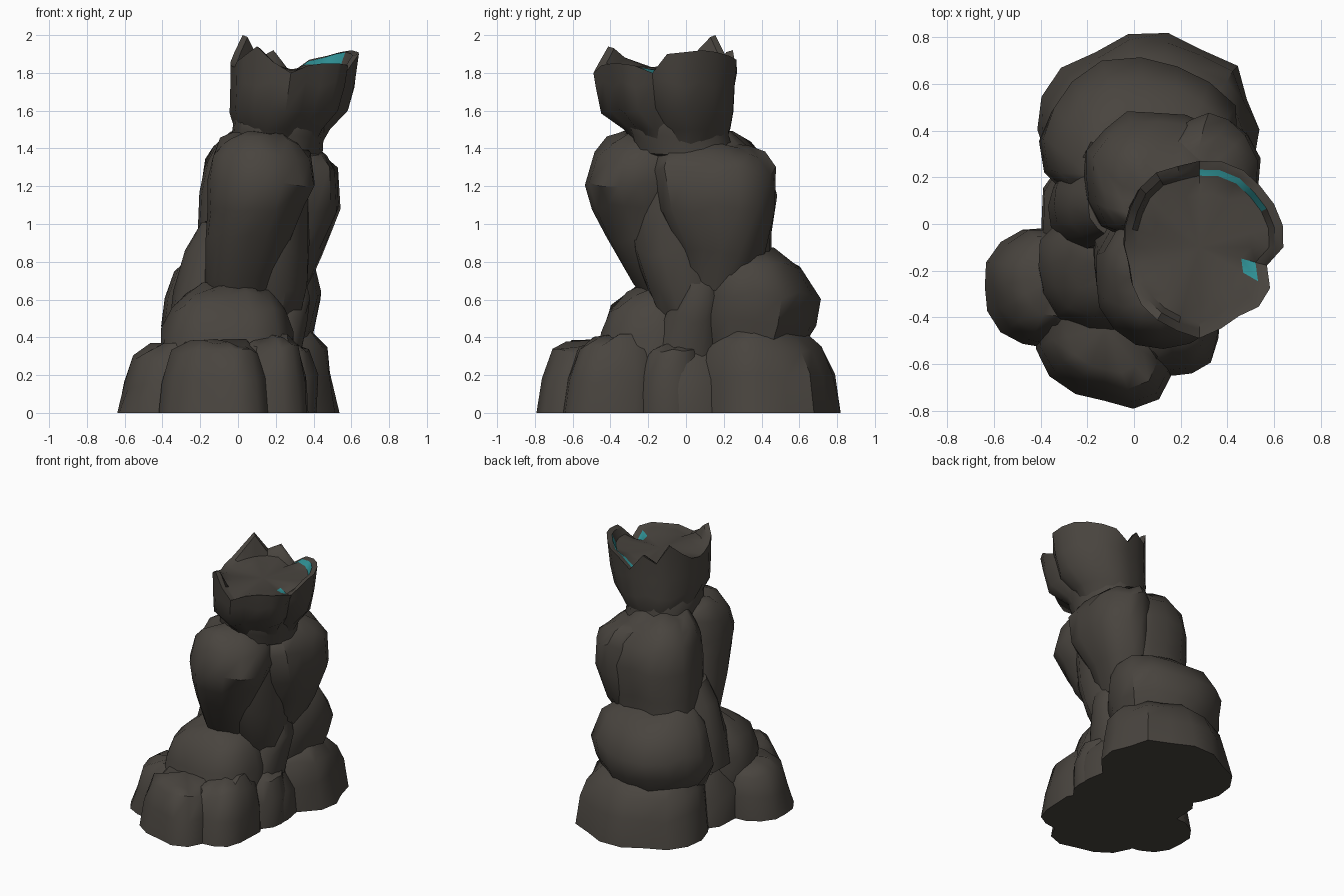
import bpy, bmesh, math, random

random.seed(7)


def material(name, rgb):
    m = bpy.data.materials.new(name)
    m.diffuse_color = (*rgb, 1)
    return m


stone = material("dark_stone", (0.066, 0.058, 0.049))
teal = material("teal_mineral", (0.03, 0.30, 0.32))


def loft(name, rings, top=None, teal_rule=None):
    """Skin a stack of vertex rings, close both ends, centre point on top."""
    bm = bmesh.new()
    vs = [[bm.verts.new(p) for p in r] for r in rings]
    n = len(rings[0])
    for k in range(len(vs) - 1):
        for i in range(n):
            j = (i + 1) % n
            f = bm.faces.new((vs[k][i], vs[k][j], vs[k + 1][j], vs[k + 1][i]))
            if teal_rule and teal_rule(k, i):
                f.material_index = 1
    bm.faces.new(vs[0][::-1])
    tip = bm.verts.new(top)
    for i in range(n):
        bm.faces.new((vs[-1][i], vs[-1][(i + 1) % n], tip))
    me = bpy.data.meshes.new(name)
    bm.to_mesh(me)
    bm.free()
    ob = bpy.data.objects.new(name, me)
    bpy.context.collection.objects.link(ob)
    me.materials.append(stone)
    me.materials.append(teal)
    bpy.ops.object.select_all(action='DESELECT')
    ob.select_set(True)
    bpy.context.view_layer.objects.active = ob
    bpy.ops.object.shade_smooth_by_angle(angle=math.radians(42))
    return ob


def rock(name, *rows, n=16, power=2.4, shear=0.0):
    """Boulder from rows of (z, x min, x max, y min, y max), slightly uneven."""
    lump = [random.uniform(0.94, 1.02) for _ in range(n)]
    rings = []
    for z, x0, x1, y0, y1 in rows:
        ring = []
        for i in range(n):
            a = math.tau * i / n
            c, s = math.cos(a), math.sin(a)
            r = (abs(c) ** power + abs(s) ** power) ** (-1 / power)
            r *= lump[i] * random.uniform(0.97, 1.02)
            dz = random.uniform(-0.025, 0.025) if z > 0 else 0
            dx = r * c * (x1 - x0) / 2
            ring.append(((x0 + x1) / 2 + dx,
                         (y0 + y1) / 2 + r * s * (y1 - y0) / 2 + shear * dx, z + dz))
        rings.append(ring)
    z, x0, x1, y0, y1 = rows[-1]
    return loft(name, rings, ((x0 + x1) / 2, (y0 + y1) / 2, z + 0.02))


# Ground boulders
rock("base_front", (0, -.44, .18, -.77, -.2), (.18, -.41, .16, -.74, -.2),
     (.32, -.37, .12, -.69, -.2), (.37, -.29, .05, -.63, -.25), power=3.2, shear=-.2)
rock("base_left", (0, -.65, -.1, -.54, .0), (.15, -.61, -.1, -.52, -.01),
     (.29, -.56, -.12, -.48, -.04), (.35, -.48, -.18, -.40, -.08))
rock("base_right", (0, -.05, .38, -.66, -.1), (.18, -.05, .37, -.64, -.1),
     (.34, 0, .33, -.58, -.14), (.40, .05, .27, -.5, -.2))
rock("base_side", (0, 0, .42, -.28, .12), (.2, 0, .42, -.26, .1),
     (.32, .05, .38, -.22, .08), (.37, .1, .32, -.15, .04))
rock("base_back", (0, -.42, .54, .0, .81), (.2, -.39, .51, .01, .78),
     (.34, -.36, .48, .04, .72), (.43, -.28, .4, .1, .62), n=18, power=2.15)
rock("base_core", (0, -.42, .42, -.4, .4), (.2, -.4, .4, -.35, .35), (.36, -.3, .3, -.3, .3))

# Second layer
rock("middle_front", (.25, -.42, .32, -.50, .1), (.42, -.42, .30, -.46, .1),
     (.55, -.36, .26, -.42, .08), (.64, -.29, .19, -.32, .05), (.67, -.2, .12, -.24, 0))
rock("middle_back", (.35, -.33, .38, .05, .62), (.48, -.40, .43, .02, .69),
     (.62, -.39, .45, .03, .71), (.77, -.33, .41, .05, .61), (.87, -.22, .33, .1, .47),
     power=2.2)
rock("middle_right", (.3, .05, .33, -.18, .2), (.5, .05, .37, -.12, .2),
     (.62, .05, .39, -.06, .2), (.72, .1, .36, -.04, .2))
rock("middle_left", (.4, -.37, .1, -.15, .3), (.62, -.35, .1, -.12, .28),
     (.85, -.28, .1, -.1, .25), (1.0, -.2, .1, -.06, .22))

# Tall leaning lumps
rock("upper_front", (.58, -.14, .16, -.20, .1), (.70, -.18, .21, -.29, .1),
     (.92, -.18, .29, -.42, .08), (1.08, -.17, .36, -.49, .06), (1.22, -.17, .42, -.53, .04),
     (1.36, -.15, .39, -.48, .04), (1.44, -.10, .33, -.42, .02), (1.47, -.04, .27, -.34, 0))
rock("upper_core", (.5, -.02, .33, -.13, .2), (.66, -.02, .37, -.2, .2),
     (.85, 0, .38, -.27, .2), (1.05, .05, .38, -.3, .2), (1.3, .05, .38, -.3, .2))
rock("upper_right", (.66, .1, .36, .0, .3), (.85, .1, .45, -.05, .42),
     (1.08, .1, .55, -.16, .47), (1.28, .1, .54, -.20, .48),
     (1.37, .12, .48, -.17, .42), (1.42, .16, .4, -.08, .34), power=2.2)
rock("upper_back", (.75, -.22, .38, 0, .46), (.95, -.23, .42, -.05, .46),
     (1.15, -.22, .42, -.08, .49), (1.32, -.19, .40, -.08, .45),
     (1.42, -.14, .36, -.06, .35), (1.47, -.06, .3, -.04, .25))

# Neck stones under the crown
rock("neck", (1.36, -.03, .45, -.27, .27), (1.46, -.05, .46, -.3, .24),
     (1.56, -.04, .48, -.32, .24), (1.64, .02, .46, -.3, .22))

# Broken hollow crown: outline radius and rim height every 15 degrees
radius = [.36, .37, .37, .37, .38, .38, .37, .36, .37, .36, .34, .33,
          .32, .31, .33, .35, .36, .37, .39, .36, .34, .36, .35, .30]
rim = [1.90, 1.91, 1.92, 1.91, 1.89, 1.87, 1.80, 1.92, 1.87, 2.0, 1.92, 1.86,
       1.84, 1.83, 1.86, 1.89, 1.94, 1.86, 1.80, 1.84, 1.85, 1.85, 1.84, 1.80]


def crown_ring(cx, cy, scale, height):
    return [(cx + scale * r * math.cos(math.tau * i / 24),
             cy + scale * r * math.sin(math.tau * i / 24), height(i))
            for i, r in enumerate(radius)]


X, Y = .28, -.10
crown = [crown_ring(.22, -.03, .55, lambda i: 1.38),
         crown_ring(.22, -.04, .74, lambda i: 1.50),
         crown_ring(.25, -.09, .92, lambda i: 1.60 + .015 * math.sin(i * 2)),
         crown_ring(.27, -.10, .97, lambda i: 1.74 + .015 * math.cos(i * 3)),
         crown_ring(X, Y, 1.0, lambda i: rim[i]),
         crown_ring(X, Y, .90, lambda i: rim[i] - .01),
         crown_ring(X, Y, .83, lambda i: min(rim[i] - .01, 1.845)),
         crown_ring(X, Y, .62, lambda i: 1.82 + .2 * (rim[i] - 1.84))]
# Teal seam inside the back right rim and a small patch at the right notch
loft("crown", crown, (X, Y, 1.82),
     lambda k, i: (k == 5 and i in (2, 3, 4, 5)) or (k == 6 and i == 22))
